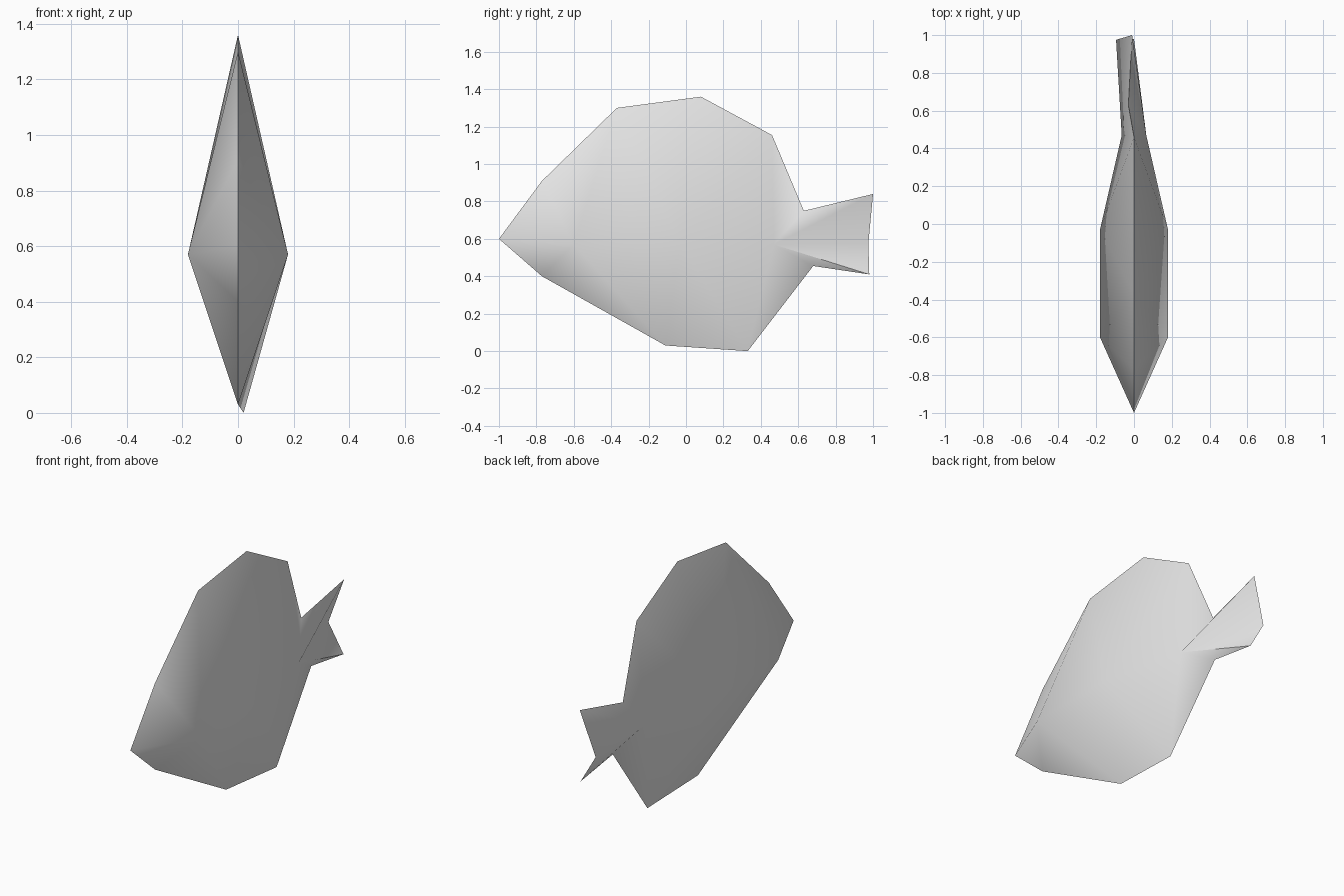
import bpy
import bmesh
import math

cube = bpy.data.objects.get("Cube")
if cube:
    bpy.data.objects.remove(cube, do_unlink=True)

# Single grey colour
GREY = (0.8, 0.8, 0.8, 1.0)
grey = bpy.data.materials.new("pale_grey")
grey.use_nodes = True
grey.diffuse_color = GREY
grey.node_tree.nodes["Principled BSDF"].inputs["Base Color"].default_value = GREY

# Thin outer rim of the fish, in order around the silhouette
RIM = {
    "nose": (0, -1, 0.6),
    "brow": (0, -0.77, 0.91),
    "back_front": (0, -0.37, 1.3),
    "back_top": (0, 0.08, 1.36),
    "back_rear": (0, 0.46, 1.155),
    "stem_top": (-0.03, 0.63, 0.75),
    "tail_top": (-0.01, 1, 0.84),
    "tail_notch": (-0.095, 0.975, 0.576),
    "tail_bottom": (0, 0.98, 0.41),
    "stem_bottom": (0, 0.68, 0.455),
    "belly_rear": (0.02, 0.33, 0),
    "belly_front": (0, -0.11, 0.03),
    "chin": (0, -0.77, 0.4),
}

# Ridge along each flank: half width, y, z, and the rim runs each point fans to
RIDGE = [
    ((0.18, -0.6, 0.57), [("belly_front", "chin", "nose", "brow", "back_front")]),
    ((0.18, -0.03, 0.57), [("back_front", "back_top", "back_rear"),
                           ("belly_rear", "belly_front")]),
    ((0.065, 0.47, 0.57), [("back_rear", "stem_top", "tail_top", "tail_notch",
                            "tail_bottom", "stem_bottom", "belly_rear")]),
]
# Rim points where neighbouring fans meet
JOINTS = [("back_front", "belly_front"), ("back_rear", "belly_rear")]

bm = bmesh.new()
rim = {name: bm.verts.new(co) for name, co in RIM.items()}

# Both flanks share the rim
for side in (1, -1):
    ridge = [bm.verts.new((side * x, y, z)) for (x, y, z), _ in RIDGE]
    for peak, (_, runs) in zip(ridge, RIDGE):
        for run in runs:
            for a, b in zip(run, run[1:]):
                bm.faces.new((peak, rim[a], rim[b]))
    for (p, q), joint in zip(zip(ridge, ridge[1:]), JOINTS):
        for name in joint:
            bm.faces.new((p, q, rim[name]))

bmesh.ops.recalc_face_normals(bm, faces=bm.faces[:])
mesh = bpy.data.meshes.new("fish_body")
bm.to_mesh(mesh)
bm.free()
mesh.materials.append(grey)

fish = bpy.data.objects.new("fish_body", mesh)
bpy.context.collection.objects.link(fish)

# Soft flanks, crisp rim
bpy.ops.object.select_all(action="DESELECT")
fish.select_set(True)
bpy.context.view_layer.objects.active = fish
bpy.ops.object.shade_smooth_by_angle(angle=math.radians(70))
